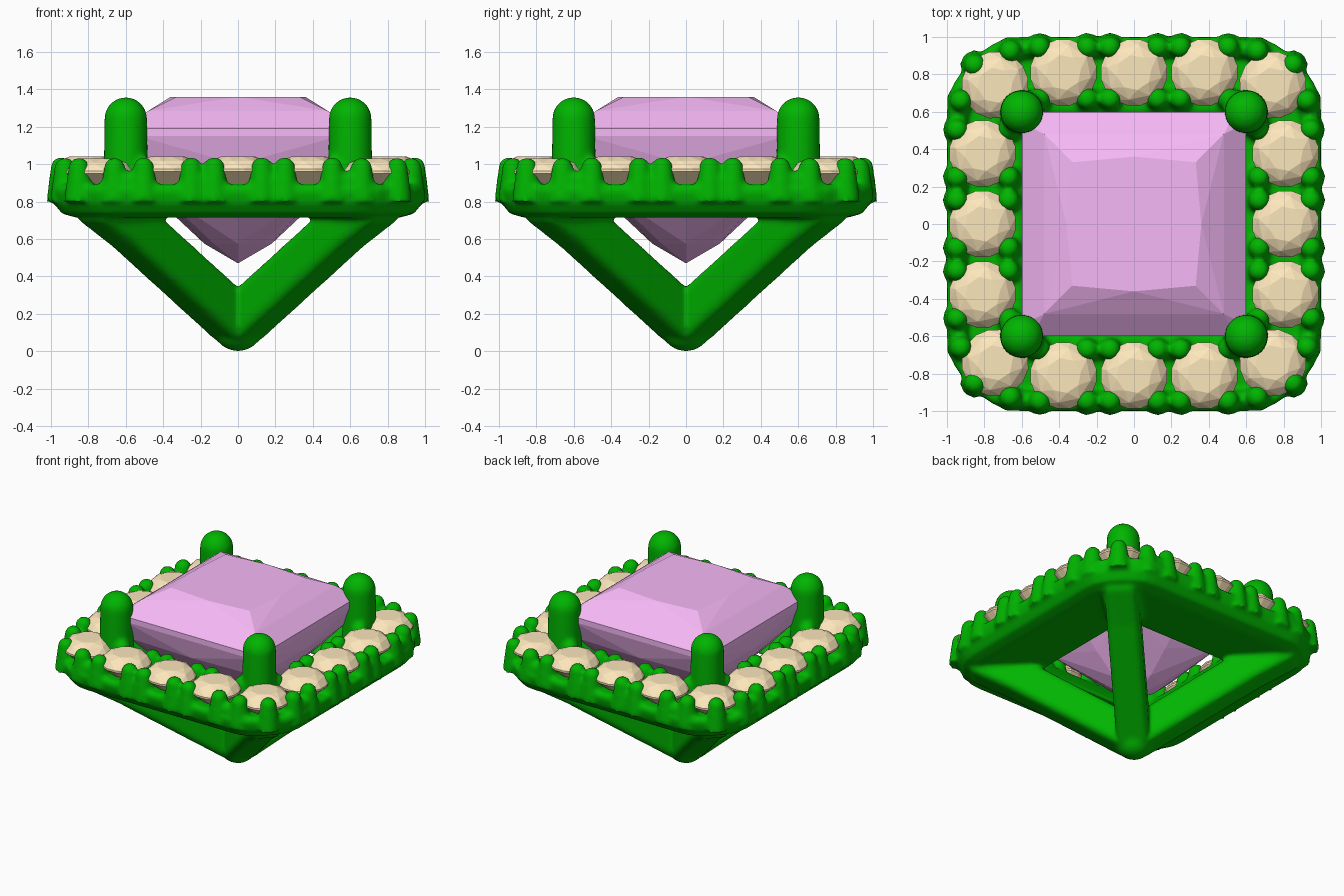
import bpy, bmesh
from math import sin, cos, pi
from mathutils import Vector, Matrix

if "Cube" in bpy.data.objects:
    bpy.data.objects.remove(bpy.data.objects["Cube"])


def material(name, col):
    m = bpy.data.materials.new(name)
    m.diffuse_color = (*col, 1)
    m.use_nodes = True
    m.node_tree.nodes["Principled BSDF"].inputs["Base Color"].default_value = m.diffuse_color
    return m


METAL = material("green metal", (0.0, 0.46, 0.0))
PINK = material("pink gem", (0.92, 0.48, 0.92))
CREAM = material("cream gem", (0.98, 0.80, 0.50))


def finish(bm, name, mat):
    me = bpy.data.meshes.new(name)
    bm.to_mesh(me)
    bm.free()
    me.materials.append(mat)
    ob = bpy.data.objects.new(name, me)
    bpy.context.collection.objects.link(ob)
    return ob


def hull(points, name, mat):
    """Faceted stone: convex hull of its cut points."""
    bm = bmesh.new()
    for p in points:
        bm.verts.new(p)
    bmesh.ops.convex_hull(bm, input=bm.verts)
    loose = [v for v in bm.verts if not v.link_faces]
    bmesh.ops.delete(bm, geom=loose, context='VERTS')
    bmesh.ops.dissolve_limit(bm, angle_limit=0.01, verts=bm.verts, edges=bm.edges)
    bmesh.ops.recalc_face_normals(bm, faces=bm.faces)
    return finish(bm, name, mat)


def rod(bm, a, b, r1, r2):
    a, b = Vector(a), Vector(b)
    d = b - a
    rot = d.to_track_quat('Z', 'Y').to_matrix().to_4x4()
    bmesh.ops.create_cone(bm, cap_ends=True, segments=24, radius1=r1, radius2=r2,
                          depth=d.length, matrix=Matrix.Translation((a + b) / 2) @ rot)


def blade(bm, a, b, w, h):
    """Bevelled bar from a to b: width w sideways, h in the upright plane."""
    a, b = Vector(a), Vector(b)
    d = b - a
    t = d.normalized()
    side = t.cross(Vector((0, 0, 1))).normalized()
    rot = Matrix((side, t.cross(side), t)).transposed().to_4x4()
    mat = Matrix.Translation((a + b) / 2) @ rot @ Matrix.Diagonal((w, h, d.length, 1))
    vs = bmesh.ops.create_cube(bm, size=1, matrix=mat)['verts']
    es = list({e for v in vs for e in v.link_edges})
    bmesh.ops.bevel(bm, geom=es, offset=.05, segments=3, profile=.5, affect='EDGES')


def ball(bm, c, r):
    bmesh.ops.create_uvsphere(bm, u_segments=24, v_segments=16, radius=r,
                              matrix=Matrix.Translation(c))


def prong(bm, x, y, z0, top, r, base):
    rod(bm, (x, y, z0), (x, y, top - r), base, r)
    ball(bm, (x, y, top - r), r)


def rounded_square(d, z):
    r = max(0.03, d - 0.62)
    pts = []
    for k in range(4):
        cx, cy = [(1, 1), (-1, 1), (-1, -1), (1, -1)][k]
        for i in range(9):
            a = k * pi / 2 + i * pi / 16
            q = r * (1 - .07 * sin(2 * a) ** 2)      # flattened corner
            pts.append((cx * (d - r) + q * cos(a), cy * (d - r) + q * sin(a), z))
    return pts


bm = bmesh.new()

# halo frame: profile swept around a rounded square
profile = [(.45, .72), (.86, .713), (.94, .735), (.985, .79), (1.003, .86),
           (.985, .895), (.90, .89), (.60, .91), (.52, .82)]
rings = [[bm.verts.new(p) for p in rounded_square(d, z)] for d, z in profile]
n = len(rings[0])
for a, b in zip(rings, rings[1:] + rings[:1]):
    for i in range(n):
        j = (i + 1) % n
        bm.faces.new((a[i], a[j], b[j], b[i]))
bmesh.ops.recalc_face_normals(bm, faces=bm.faces)

# corner prongs, struts with flared tops, and basket tip
ball(bm, (0, 0, .14), .14)
for sx in (-1, 1):
    for sy in (-1, 1):
        prong(bm, .6 * sx, .6 * sy, .78, 1.358, .115, .12)
        blade(bm, (0, 0, .145), (.73 * sx, .73 * sy, .81), .23, .25)
        blade(bm, (.42 * sx, .42 * sy, .54), (.77 * sx, .77 * sy, .815), .23, .24)
        for x, y in ((.85, .85), (.925, .66), (.66, .925)):
            prong(bm, x * sx, y * sy, .8, 1.035, .058, .08)

# bead prongs around the side stones, with webs between neighbours
for k in range(4):
    rot = Matrix.Rotation(k * pi / 2, 3, 'Z')
    for y in (.67, .945):
        for c in (-.377, 0, .377):
            for dx in (-.127, .127):
                p = rot @ Vector((c + dx, y, 0))
                prong(bm, p.x, p.y, .8, 1.038, .057, .08)
        for s in (-1, 1):
            rod(bm, rot @ Vector((.127 * s, y, .91)), rot @ Vector((.25 * s, y, .91)), .05, .05)
            rod(bm, rot @ Vector((.504 * s, y, .91)), rot @ Vector((.65 * s, y - .01, .91)), .05, .05)

setting = finish(bm, "ring_setting", METAL)
rm = setting.modifiers.new("fuse", 'REMESH')
rm.mode = 'VOXEL'
rm.voxel_size = 0.016
rm.use_smooth_shade = True
sm = setting.modifiers.new("soften", 'SMOOTH')
sm.factor = 0.5
sm.iterations = 5

# centre stone
pts = [(0, 0, .47)]
for sx in (-1, 1):
    for sy in (-1, 1):
        pts += [(.33 * sx, .33 * sy, 1.36), (.48 * sx, .48 * sy, 1.285)]
        for z in (1.19, 1.15):
            pts += [(.6 * sx, .54 * sy, z), (.54 * sx, .6 * sy, z)]
    pts += [(.36 * sx, 0, 1.36), (0, .36 * sx, 1.36)]
# pavilion: corner half-width, mid-side half-width, height
for d, m, z in ((.54, .56, 1.0), (.42, .46, .85), (.28, .335, .72), (.13, .18, .575)):
    for s in (-1, 1):
        pts += [(d * s, d, z), (d * s, -d, z), (m * s, 0, z), (0, m * s, z)]
hull(pts, "centre_stone", PINK)


# halo stones
def halo_stone(x, y, top, i):
    p = [(x, y, .80)]
    for r, z, m, off in ((.095, 0, 8, 0), (.148, -.024, 8, .5),
                         (.18, -.067, 16, 0), (.18, -.08, 16, 0)):
        for q in range(m):
            a = 2 * pi * (q + off) / m + .2
            p.append((x + r * cos(a), y + r * sin(a), top + z))
    hull(p, f"halo_stone_{i}", CREAM)


count = 0
for k in range(4):
    rot = Matrix.Rotation(k * pi / 2, 3, 'Z')
    for c in ((-.377, .81, 1.04), (0, .81, 1.04), (.377, .81, 1.04), (.742, .742, 1.03)):
        p = rot @ Vector(c)
        count += 1
        halo_stone(p.x, p.y, p.z, count)
